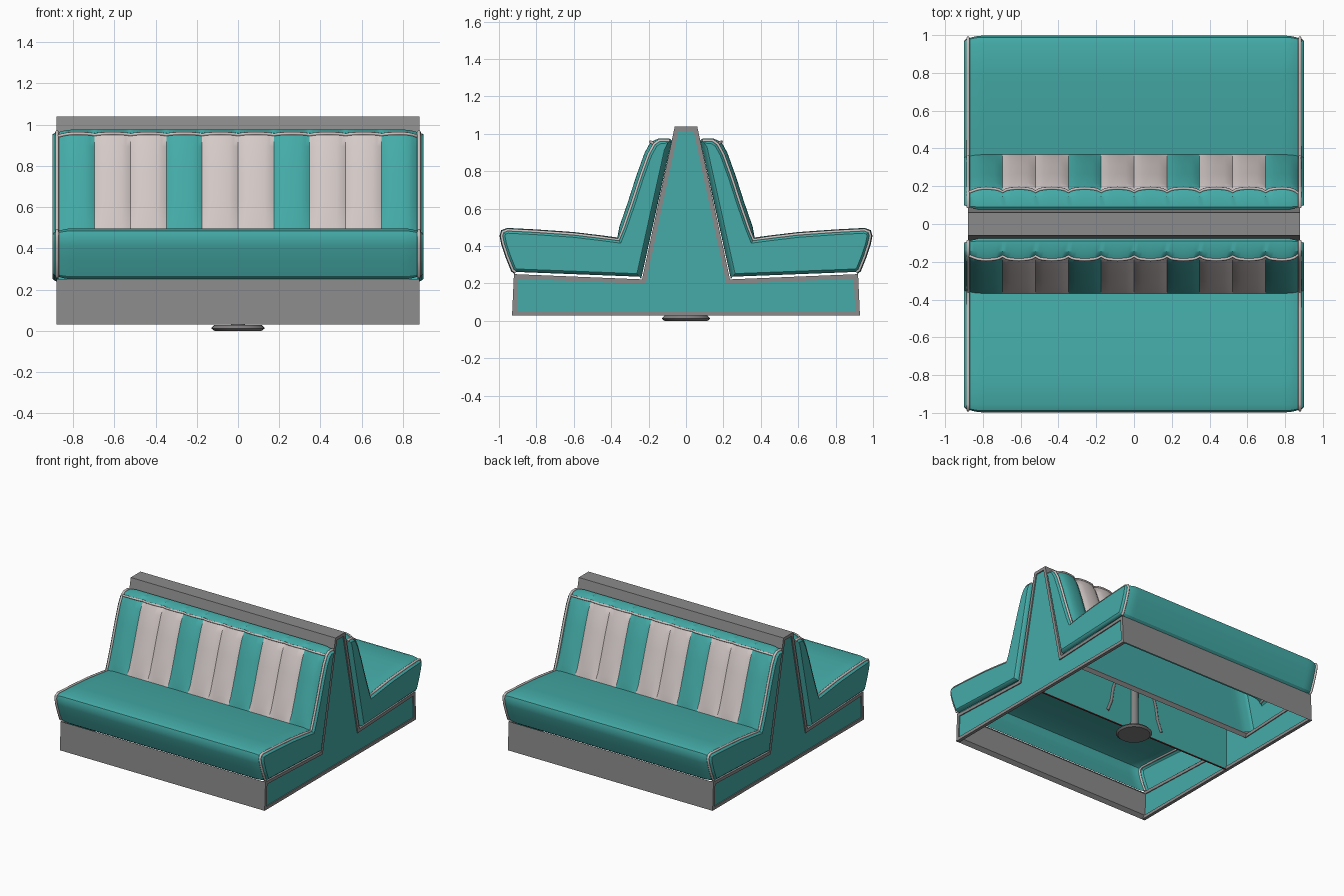
import bpy, bmesh, math
from mathutils import Vector

if "Cube" in bpy.data.objects:
    bpy.data.objects.remove(bpy.data.objects["Cube"])


def material(name, rgb):
    m = bpy.data.materials.new(name)
    m.diffuse_color = (*rgb, 1)
    m.use_nodes = True
    m.node_tree.nodes["Principled BSDF"].inputs["Base Color"].default_value = m.diffuse_color
    return m


TEAL = material("teal vinyl", (0.058, 0.41, 0.39))
WHITE = material("off white vinyl", (0.66, 0.59, 0.575))
GRAY = material("gray trim", (0.26, 0.26, 0.26))
STEEL = material("steel", (0.22, 0.21, 0.21))
PIPE = material("piping", (0.60, 0.55, 0.54))
RED = material("dark red", (0.16, 0.05, 0.05))


def finish(name, bm, mats, smooth=False):
    bmesh.ops.recalc_face_normals(bm, faces=bm.faces)
    me = bpy.data.meshes.new(name)
    bm.to_mesh(me)
    bm.free()
    for m in mats:
        me.materials.append(m)
    ob = bpy.data.objects.new(name, me)
    bpy.context.collection.objects.link(ob)
    if smooth:
        bpy.ops.object.select_all(action='DESELECT')
        ob.select_set(True)
        bpy.context.view_layer.objects.active = ob
        bpy.ops.object.shade_smooth_by_angle(angle=math.radians(30))
    return ob


def inset(pts, d):
    """Mitred inward offset of a closed counter-clockwise outline."""
    out = []
    for i, p in enumerate(pts):
        p = Vector(p)
        a = (p - Vector(pts[i - 1])).normalized()
        b = (Vector(pts[(i + 1) % len(pts)]) - p).normalized()
        na, nb = Vector((-a.y, a.x)), Vector((-b.y, b.x))
        out.append(p + (na + nb) * (d / (1 + na.dot(nb))))
    return out


def prism(bm, quad, x0, x1):
    a, b = ([bm.verts.new((x, p[0], p[1])) for p in quad] for x in (x0, x1))
    bm.faces.new(a)
    bm.faces.new(b)
    for i in range(len(quad)):
        j = (i + 1) % len(quad)
        bm.faces.new((a[i], a[j], b[j], b[i]))


def tube(name, points, radius, mat, res=2):
    cu = bpy.data.curves.new(name, 'CURVE')
    cu.dimensions = '3D'
    cu.bevel_depth = radius
    cu.bevel_resolution = res
    cu.use_fill_caps = True
    sp = cu.splines.new('POLY')
    sp.points.add(len(points) - 1)
    for s, p in zip(sp.points, points):
        s.co = (*p, 1)
    cu.materials.append(mat)
    ob = bpy.data.objects.new(name, cu)
    bpy.context.collection.objects.link(ob)
    bpy.ops.object.select_all(action='DESELECT')
    ob.select_set(True)
    bpy.context.view_layer.objects.active = ob
    bpy.ops.object.convert(target='MESH')
    bpy.ops.object.shade_smooth_by_angle(angle=math.radians(50))


# Frame: gray band around the side outline, long walls, teal end panels
half = [(0.93, 0.03), (0.92, 0.25), (0.235, 0.222), (0.06, 1.04)]
outline = half + [(-y, z) for y, z in reversed(half)]
inner = inset(outline, 0.024)
bm = bmesh.new()
for i in range(8):
    j = (i + 1) % 8
    quad = [outline[i], outline[j], inner[j], inner[i]]
    if i in (1, 5, 7):                      # open below and under the seats
        for s in (-1, 1):
            prism(bm, quad, s * 0.855, s * 0.88)
    else:
        prism(bm, quad, -0.88, 0.88)
finish("frame", bm, [GRAY])
for s, name in ((-1, "left_panel"), (1, "right_panel")):
    bm = bmesh.new()
    prism(bm, inset(outline, 0.012), s * 0.862, s * 0.872)
    finish(name, bm, [TEAL])

# Centre partition with its bottom strip
bm = bmesh.new()
prism(bm, [(-.004, .036), (.004, .036), (.004, 1.02), (-.004, 1.02)], -.86, .86)
finish("partition", bm, [TEAL])
bm = bmesh.new()
prism(bm, [(-.006, .03), (.006, .03), (.006, .036), (-.006, .036)], -.86, .86)
finish("partition_strip", bm, [RED])

# Cushions: L-shaped profile lofted along x, with a channelled back
PROFILE = [(0.915, 0.25), (0.935, 0.265), (0.965, 0.34), (0.988, 0.41),
           (0.997, 0.455), (0.988, 0.485), (0.955, 0.497), (0.80, 0.489),
           (0.60, 0.475), (0.45, 0.457), (0.367, 0.446), (0.345, 0.50),
           (0.30, 0.63), (0.255, 0.77), (0.21, 0.895), (0.178, 0.953),
           (0.145, 0.976), (0.09, 0.976), (0.076, 0.965), (0.24, 0.224)]
CREASE, TOP, LAST = 10, 15, len(PROFILE) - 1
W, STEPS = 0.87, 8
CH = 2 * W / 10


def section(x, d, sy):
    pts = inset(PROFILE, d)
    bulge = 0
    if abs(x) < W:
        bulge = 0.02 * math.sqrt(abs(math.sin(math.pi * (x + W) / CH))) - 0.008
    out = []
    for i, p in enumerate(pts):
        b = bulge if CREASE < i <= TOP else 0
        out.append(Vector((x, sy * (p.x + 0.94 * b), p.y + 0.33 * b)))
    return out


def edge_inset(x):
    return 0.012 * max(0.0, (abs(x) - 0.80) / 0.07) ** 2


ends = [(0.882, 0.015), (0.893, 0.02), (0.90, 0.028)]
mid = [(-W + CH * k / STEPS) for k in range(10 * STEPS + 1)]
rings = ([(-x, d) for x, d in reversed(ends)] + [(x, edge_inset(x)) for x in mid]
         + ends)

for sy, side in ((-1, "front"), (1, "back")):
    bm = bmesh.new()
    loops = [[bm.verts.new(p) for p in section(x, d, sy)] for x, d in rings]
    for (ra, rb, la, lb) in zip(rings, rings[1:], loops, loops[1:]):
        xm = (ra[0] + rb[0]) / 2
        for i in range(len(PROFILE)):
            j = (i + 1) % len(PROFILE)
            if i == LAST and abs(xm) < W:   # hollow underside
                continue
            f = bm.faces.new((la[i], la[j], lb[j], lb[i]))
            if CREASE <= i < TOP and abs(xm) < W:
                f.material_index = int((xm + W) / CH) % 3 != 0
    bm.faces.new(loops[0])
    bm.faces.new(loops[-1])
    finish(side + "_cushion", bm, [TEAL, WHITE], True)

    # Piping: scalloped line on the back top, and around both ends
    tube(side + "_top_piping",
         [section(x, edge_inset(x), sy)[TOP] for x in mid], 0.008, PIPE)
    for sx, name in ((-1, "_left_piping"), (1, "_right_piping")):
        tube(side + name, section(sx * 0.878, 0.012, sy)[:LAST], 0.009, PIPE)

# Pedestal: foot disc, pole and two bent braces
bm = bmesh.new()
for r0, r1, z, h in ((0.115, 0.13, 0.006, 0.012), (0.13, 0.115, 0.02, 0.016),
                     (0.035, 0.03, 0.22, 0.40)):
    ret = bmesh.ops.create_cone(bm, cap_ends=True, segments=32, radius1=r0,
                                radius2=r1, depth=h)
    bmesh.ops.translate(bm, verts=ret["verts"], vec=(0, 0, z))
finish("pedestal", bm, [STEEL], True)
for s, name in ((-1, "left_brace"), (1, "right_brace")):
    tube(name, [(0, 0, 0.40), (s * 0.13, 0, 0.40), (s * 0.18, 0, 0.37),
                (s * 0.20, 0, 0.30), (s * 0.215, 0, 0.20), (s * 0.25, 0, 0.11)],
         0.013, STEEL)
